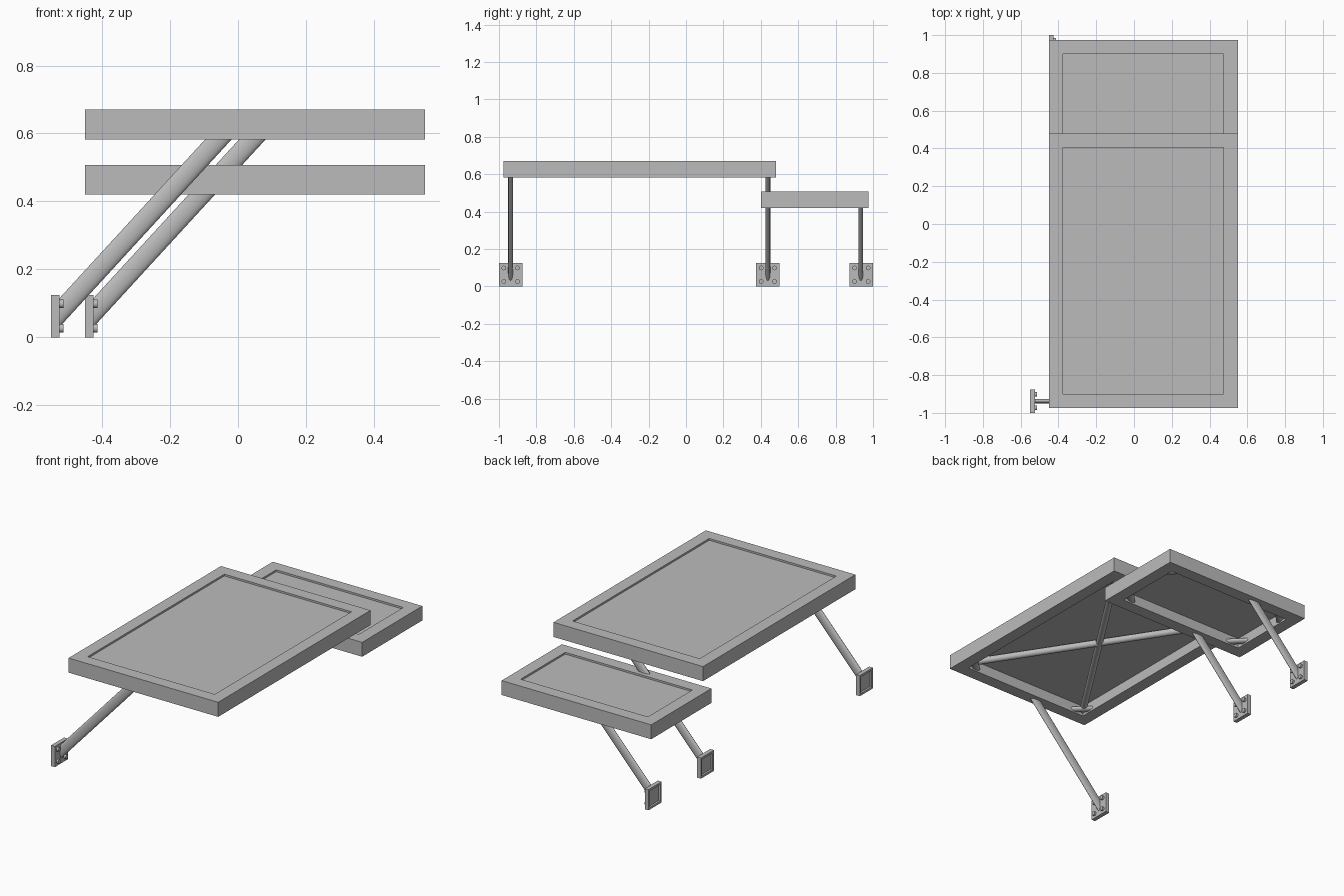
import bpy, bmesh, math
from mathutils import Vector

if "Cube" in bpy.data.objects:
    bpy.data.objects.remove(bpy.data.objects["Cube"])

grey = bpy.data.materials.new("grey_metal")
grey.diffuse_color = (0.5, 0.5, 0.5, 1)
grey.use_nodes = True
grey.node_tree.nodes["Principled BSDF"].inputs["Base Color"].default_value = grey.diffuse_color


def finish(name, bm, smooth=False):
    bmesh.ops.recalc_face_normals(bm, faces=bm.faces)
    me = bpy.data.meshes.new(name)
    bm.to_mesh(me)
    bm.free()
    me.materials.append(grey)
    ob = bpy.data.objects.new(name, me)
    bpy.context.collection.objects.link(ob)
    if smooth:
        bpy.ops.object.select_all(action='DESELECT')
        ob.select_set(True)
        bpy.context.view_layer.objects.active = ob
        bpy.ops.object.shade_smooth_by_angle(angle=math.radians(40))
    return ob


def loft(name, rings, closed=False, smooth=False):
    """Skin a list of rings; either capped at both ends or joined in a loop."""
    bm = bmesh.new()
    vs = [[bm.verts.new(p) for p in r] for r in rings]
    n = len(vs[0])
    pairs = list(zip(vs, vs[1:])) + ([(vs[-1], vs[0])] if closed else [])
    for a, b in pairs:
        for i in range(n):
            j = (i + 1) % n
            bm.faces.new((a[i], a[j], b[j], b[i]))
    if not closed:
        bm.faces.new(vs[0])
        bm.faces.new(vs[-1])
    return finish(name, bm, smooth)


def rect(x0, x1, y0, y1, z):
    return [(x0, y0, z), (x1, y0, z), (x1, y1, z), (x0, y1, z)]


def tube(name, a, b, wide, high, n=24):
    """Oval tube between two points at the same height."""
    a, b = Vector(a), Vector(b)
    side = (b - a).cross(Vector((0, 0, 1))).normalized()
    ts = [2 * math.pi * i / n for i in range(n)]
    off = [side * wide * math.cos(t) + Vector((0, 0, high * math.sin(t))) for t in ts]
    return loft(name, [[p + o for o in off] for p in (a, b)], smooth=True)


RAIL = 0.075
X0, X1 = -0.45, 0.55


def panel(name, y0, y1, z0, z1):
    # hollow rail frame
    ix0, ix1, iy0, iy1 = X0 + RAIL, X1 - RAIL, y0 + RAIL, y1 - RAIL
    loft(name + "_frame", [rect(X0, X1, y0, y1, z0), rect(X0, X1, y0, y1, z1),
                           rect(ix0, ix1, iy0, iy1, z1), rect(ix0, ix1, iy0, iy1, z0)],
         closed=True)
    # slightly sunken deck
    loft(name + "_deck", [rect(ix0, ix1, iy0, iy1, z1 - 0.025),
                          rect(ix0, ix1, iy0, iy1, z1 - 0.011)])
    # diagonal corner braces
    d, e, zc = 0.055, 0.02, z0 + 0.022
    for cx, sx in ((ix0, 1), (ix1, -1)):
        for cy, sy in ((iy0, 1), (iy1, -1)):
            tube(name + "_corner_brace",
                 (cx + sx * (d + e), cy - sy * e, zc),
                 (cx - sx * e, cy + sy * (d + e), zc), 0.022, 0.014)
    return ix0, ix1, iy0, iy1


# upper and lower platforms
a, b, c, d = panel("upper_panel", -0.975, 0.48, 0.582, 0.67)
panel("lower_panel", 0.40, 0.975, 0.42, 0.507)

# crossed braces under the upper deck
tube("cross_brace", (a, c, 0.616), (b, d, 0.616), 0.02, 0.02)
tube("cross_brace", (b, c, 0.616), (a, d, 0.616), 0.02, 0.02)


def support(name, px, py, sy, ztop):
    """Wall plate with bolts and an inclined oval strut."""
    h, r, t, f = 0.0625, 0.05, 0.025, 0.012

    def sq(x, s):
        return [(x, py - s, h - s), (x, py + s, h - s), (x, py + s, h + s), (x, py - s, h + s)]
    # wall plate, hollowed on the wall side
    loft(name + "_plate", [sq(px + t, h), sq(px, h), sq(px, r), sq(px + f, r)])
    # bolts
    for by in (-0.036, 0.036):
        for bz in (-0.036, 0.036):
            bolt = []
            for x in (px + t - 0.004, px + t + 0.012):
                bolt.append([(x, py + by + 0.0125 * math.cos(k * math.pi / 8),
                              h + bz + 0.0125 * math.sin(k * math.pi / 8)) for k in range(16)])
            loft(name + "_bolt", bolt, smooth=True)
    # strut, cut upright at the plate and level at the platform
    slope, xs = 1.09, px + 0.018
    xt, zt = px + 0.49, 0.58
    xe, zs = xt - (zt - ztop) / slope, zt - slope * (xt - xs)
    ts = [2 * math.pi * k / 32 for k in range(32)]
    low = [(xs, sy + 0.0125 * math.cos(t), zs + 0.0425 * math.sin(t)) for t in ts]
    top = [(xe - 0.039 * math.sin(t), sy + 0.0125 * math.cos(t), ztop) for t in ts]
    loft(name + "_strut", [low, top], smooth=True)


support("front", -0.55, -0.9375, -0.938, 0.584)
support("middle", -0.45, 0.4375, 0.438, 0.584)
support("back", -0.45, 0.9375, 0.935, 0.422)
